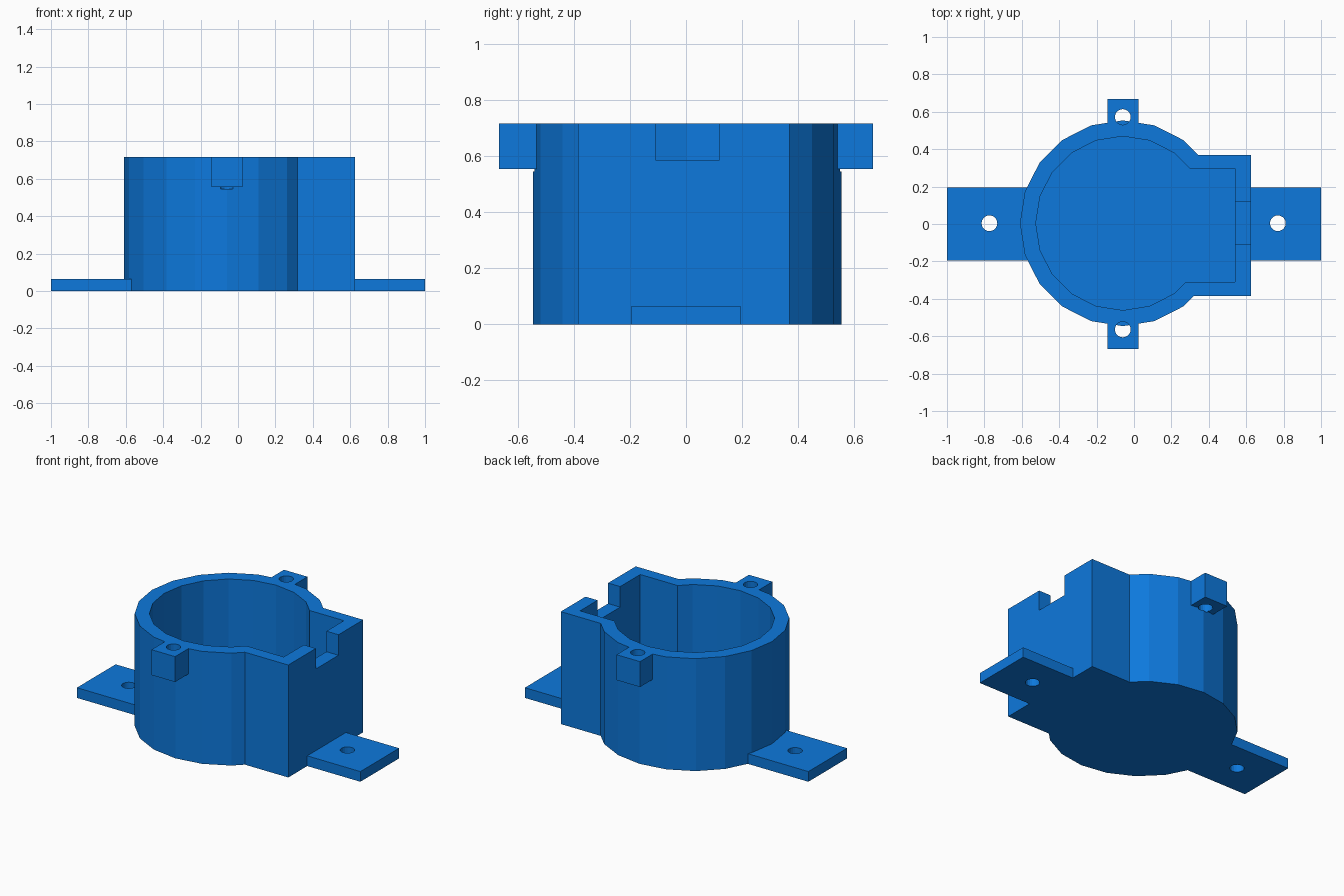
import bpy, bmesh, math

if "Cube" in bpy.data.objects:
    bpy.data.objects.remove(bpy.data.objects["Cube"])

CX, CY, H = -0.06, 0.004, 0.717   # drum centre and height
R_OUT, R_IN, SIDES = 0.55, 0.465, 20

blue = bpy.data.materials.new("bright blue")
blue.diffuse_color = (0.004, 0.19, 0.72, 1)
blue.use_nodes = True
blue.node_tree.nodes["Principled BSDF"].inputs["Base Color"].default_value = blue.diffuse_color


def prism(name, pts, z0, z1):
    """Extrude a flat outline from z0 to z1."""
    bm = bmesh.new()
    face = bm.faces.new([bm.verts.new((x, y, z0)) for x, y in pts])
    out = bmesh.ops.extrude_face_region(bm, geom=[face])
    for v in out["geom"]:
        if isinstance(v, bmesh.types.BMVert):
            v.co.z = z1
    bmesh.ops.recalc_face_normals(bm, faces=bm.faces[:])
    me = bpy.data.meshes.new(name)
    bm.to_mesh(me)
    bm.free()
    me.materials.append(blue)
    ob = bpy.data.objects.new(name, me)
    bpy.context.collection.objects.link(ob)
    return ob


def circle(x, y, r, n=20):
    return [(x + r * math.cos(2 * math.pi * i / n), y + r * math.sin(2 * math.pi * i / n)) for i in range(n)]


def rect(x0, x1, y0, y1):
    return [(x0, y0), (x1, y0), (x1, y1), (x0, y1)]


def cross_x(pts, y):
    """Rightmost x where the outline reaches height y."""
    xs = []
    for (ax, ay), (bx, by) in zip(pts, pts[1:] + pts[:1]):
        if (ay - y) * (by - y) < 0:
            xs.append(ax + (bx - ax) * (y - ay) / (by - ay))
    return max(xs)


def keyhole(r, x1, y0, y1):
    """Round drum merged with the square bay on its right side."""
    c = circle(CX, CY, r, SIDES)
    arc = [p for p in c if not (p[0] > CX and y0 < p[1] < y1)]
    return arc + [(cross_x(c, y0), y0), (x1, y0), (x1, y1), (cross_x(c, y1), y1)]


def cut(ob, *outlines):
    """Subtract prisms given as (outline, z0, z1)."""
    for pts, z0, z1 in outlines:
        cutter = prism("cutter", pts, z0, z1)
        cutter.hide_render = True
        mod = ob.modifiers.new("cut", 'BOOLEAN')
        mod.operation, mod.solver, mod.object = 'DIFFERENCE', 'EXACT', cutter
        bpy.context.view_layer.update()
        dg = bpy.context.evaluated_depsgraph_get()
        me = bpy.data.meshes.new_from_object(ob.evaluated_get(dg))
        ob.modifiers.clear()
        ob.data = me
        bpy.data.objects.remove(cutter)


# Housing: hollow drum with bay, cable notch and screw hole reliefs
tab_holes = {s: (circle(CX, CY + s * 0.568, 0.042), 0.545, 1.0) for s in (1, -1)}
housing = prism("housing", keyhole(R_OUT, 0.625, -0.386, 0.369), 0, H)
cut(housing,
    (keyhole(R_IN, 0.54, -0.31, 0.296), 0.065, 1.0),
    (rect(0.50, 0.70, -0.108, 0.12), 0.586, 1.0),
    tab_holes[1], tab_holes[-1])

# Upper screw tabs, shaped to meet the drum wall
wall_drop = 0.083 * math.tan(math.radians(9))
for s, label in ((1, "back"), (-1, "front")):
    apex = CY + s * R_OUT
    end = s * 0.667
    x0, x1 = CX - 0.083, CX + 0.083
    tab = prism(label + "_screw_tab",
                [(x0, end), (x0, apex - s * wall_drop), (CX, apex),
                 (x1, apex - s * wall_drop), (x1, end)], 0.555, H)
    cut(tab, tab_holes[s])

# Base mounting flanges
a = math.radians(18)
vx, vy = CX - R_OUT * math.cos(a), R_OUT * math.sin(a)
slope = math.tan(math.radians(27))
W = 0.195
left = prism("left_flange",
             [(-1, -W), (vx + (W + CY - vy) * slope, -W), (vx, CY - vy), (CX - R_OUT, CY),
              (vx, CY + vy), (vx + (W - CY - vy) * slope, W), (-1, W)], 0, 0.065)
right = prism("right_flange", rect(0.625, 1, -W, W), 0, 0.065)
for ob, x in ((left, -0.773), (right, 0.769)):
    cut(ob, (circle(x, CY, 0.042), -0.1, 0.2))
